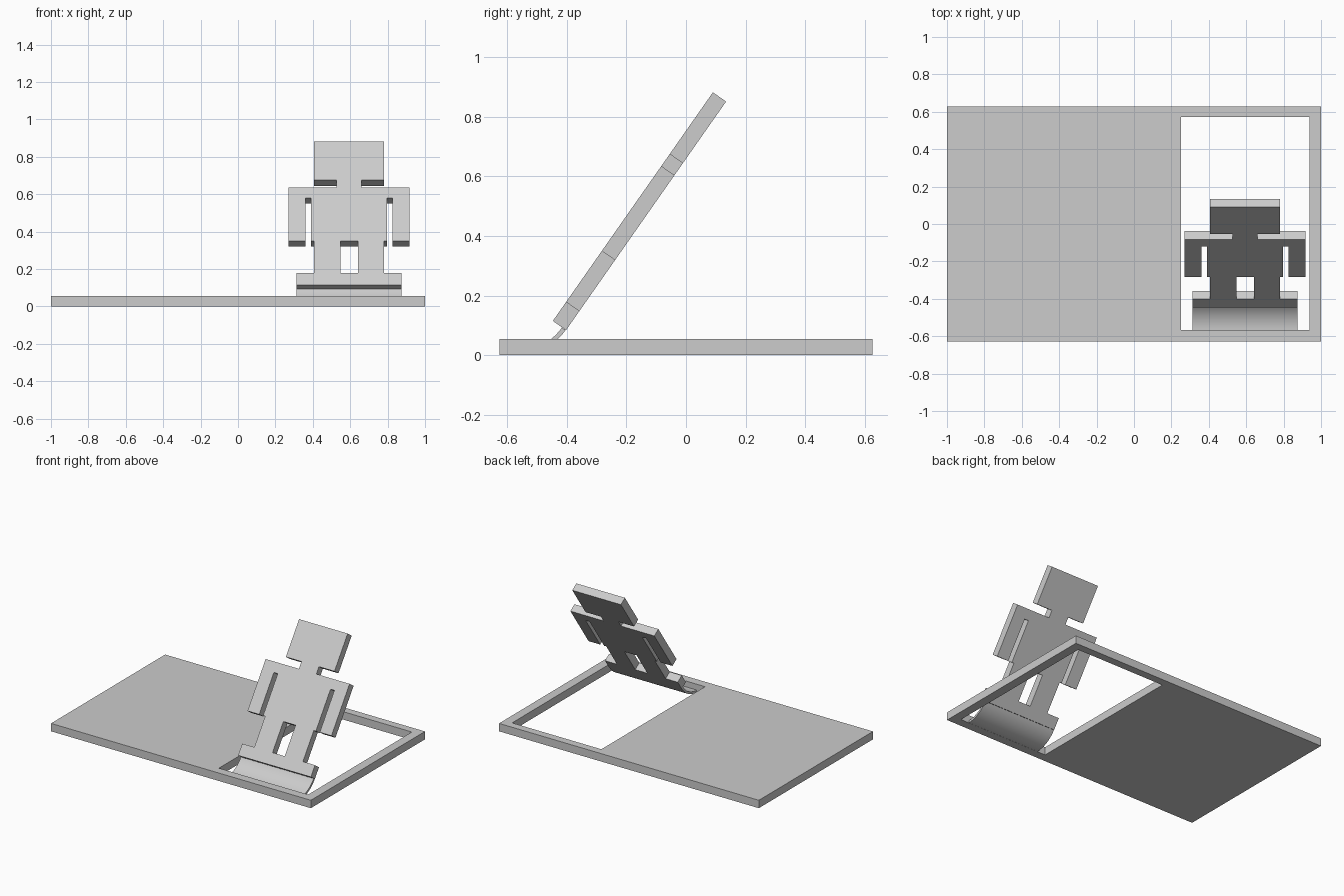
import bpy, bmesh, math

if "Cube" in bpy.data.objects:
    bpy.data.objects.remove(bpy.data.objects["Cube"])

grey = bpy.data.materials.new("light_grey")
grey.diffuse_color = (0.604, 0.604, 0.604, 1)
grey.use_nodes = True
grey.node_tree.nodes["Principled BSDF"].inputs["Base Color"].default_value = grey.diffuse_color

LEAN = math.radians(55)   # tilt of the figure
CX = 0.594                # figure centre line
THICK = 0.054


def cut_sheet(name, outlines, thickness):
    """Flat sheet from an outer outline plus hole outlines, centred on local z = 0."""
    curve = bpy.data.curves.new(name, 'CURVE')
    curve.dimensions = '2D'
    curve.fill_mode = 'BOTH'
    curve.extrude = thickness / 2
    for pts in outlines:
        spline = curve.splines.new('POLY')
        spline.points.add(len(pts) - 1)
        for p, (x, y) in zip(spline.points, pts):
            p.co = (x, y, 0, 1)
        spline.use_cyclic_u = True
    temp = bpy.data.objects.new(name, curve)
    bpy.context.collection.objects.link(temp)
    mesh = bpy.data.meshes.new_from_object(
        temp.evaluated_get(bpy.context.evaluated_depsgraph_get()))
    bpy.data.objects.remove(temp)
    bm = bmesh.new()
    bm.from_mesh(mesh)
    bmesh.ops.remove_doubles(bm, verts=bm.verts, dist=1e-4)
    bmesh.ops.recalc_face_normals(bm, faces=bm.faces)
    for f in bm.faces:
        f.smooth = False
    return add_object(name, bm)


def add_object(name, bm):
    mesh = bpy.data.meshes.new(name)
    bm.to_mesh(mesh)
    bm.free()
    mesh.materials.append(grey)
    obj = bpy.data.objects.new(name, mesh)
    bpy.context.collection.objects.link(obj)
    return obj


def rect(x0, x1, y0, y1):
    return [(x0, y0), (x1, y0), (x1, y1), (x0, y1)]


# Base card with its window
base = cut_sheet("base_card", [rect(-1, 1, -0.627, 0.627),
                               rect(0.25, 0.937, -0.567, 0.573)], 0.055)
base.location.z = 0.0275

# Leaning figure: right half of the outline, mirrored to the left
half = [(0.28, 0), (0.28, 0.079), (0.187, 0.079), (0.187, 0.287),      # foot, leg
        (0.203, 0.287), (0.203, 0.568), (0.233, 0.568), (0.233, 0.287),  # arm slot
        (0.323, 0.287), (0.323, 0.635), (0.067, 0.635),                # arm, shoulder
        (0.067, 0.684), (0.187, 0.684), (0.187, 0.937)]                # neck, head
outline = half + [(-x, y) for x, y in reversed(half)]
figure = cut_sheet("figure", [outline, rect(-0.047, 0.047, 0.079, 0.287)], THICK)
figure.rotation_euler.x = LEAN
figure.location = (CX, -0.425, 0.0995)

# Thin curved hinge from the window edge up to the back of the foot
R, STRIP, STEPS = 0.197, 0.015, 20
bm = bmesh.new()
rings = []
for i in range(STEPS + 1):
    a = LEAN * i / STEPS
    ring = []
    for x, r in ((-0.28, R), (0.28, R), (0.28, R - STRIP), (-0.28, R - STRIP)):
        ring.append(bm.verts.new((CX + x, -0.566 + r * math.sin(a), R - r * math.cos(a))))
    rings.append(ring)
for a, b in zip(rings, rings[1:]):
    for k in range(4):
        bm.faces.new((a[k], a[(k + 1) % 4], b[(k + 1) % 4], b[k]))
bm.faces.new(rings[0])
bm.faces.new(rings[-1])
bmesh.ops.recalc_face_normals(bm, faces=bm.faces)
hinge = add_object("curved_hinge", bm)
bpy.context.view_layer.objects.active = hinge
hinge.select_set(True)
bpy.ops.object.shade_smooth_by_angle(angle=math.radians(30))
